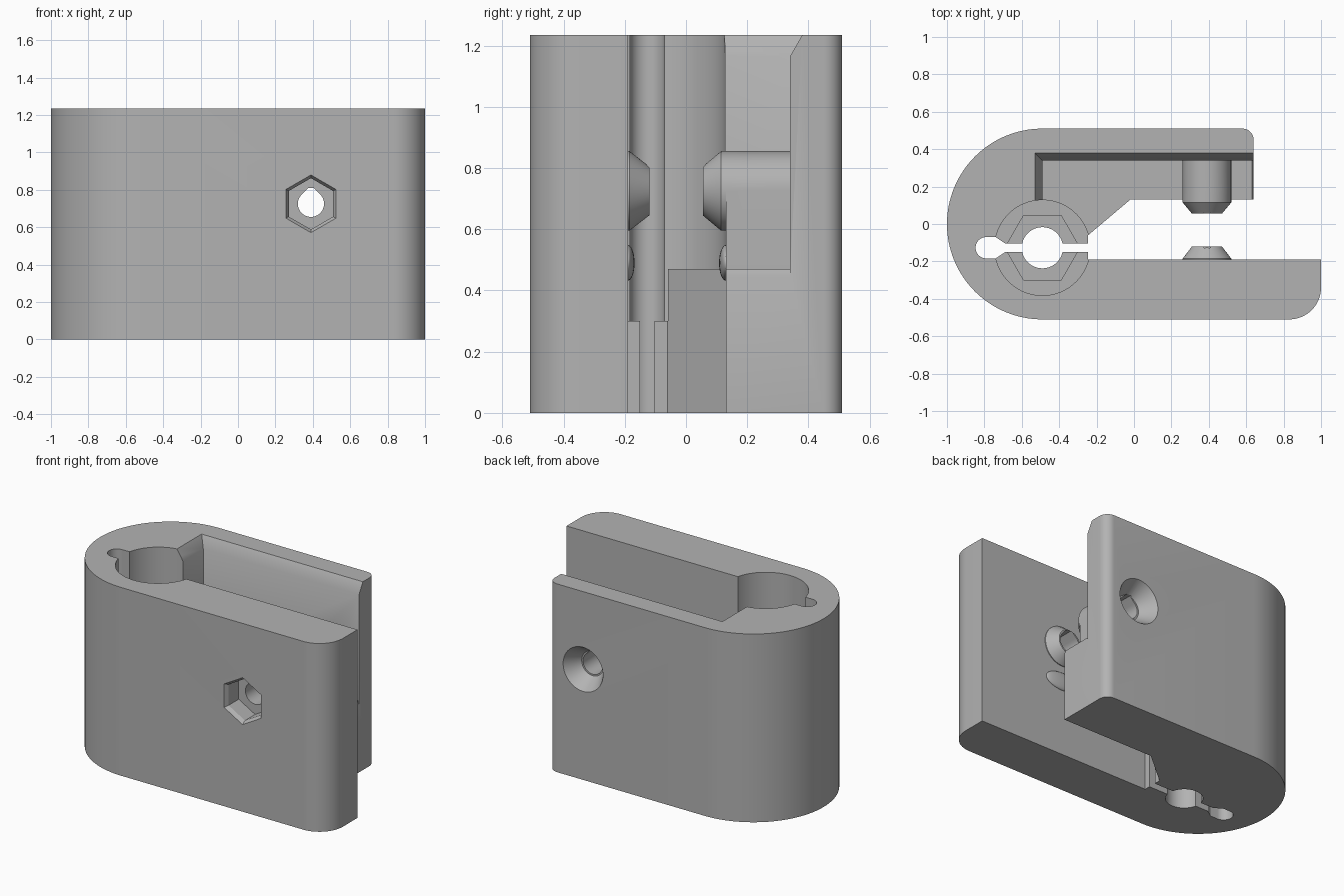
import bpy, bmesh, math

if "Cube" in bpy.data.objects:
    bpy.data.objects.remove(bpy.data.objects["Cube"])

grey = bpy.data.materials.new("plain grey")
grey.diffuse_color = (0.45, 0.45, 0.45, 1)
grey.use_nodes = True
grey.node_tree.nodes["Principled BSDF"].inputs["Base Color"].default_value = grey.diffuse_color


def loft(name, a, b):
    """Closed solid between two matching loops of 3D points."""
    bm = bmesh.new()
    va, vb = [bm.verts.new(p) for p in a], [bm.verts.new(p) for p in b]
    n = len(va)
    bm.faces.new(va)
    bm.faces.new(vb)
    for i in range(n):
        j = (i + 1) % n
        bm.faces.new((va[i], va[j], vb[j], vb[i]))
    bmesh.ops.recalc_face_normals(bm, faces=bm.faces)
    me = bpy.data.meshes.new(name)
    bm.to_mesh(me)
    bm.free()
    ob = bpy.data.objects.new(name, me)
    bpy.context.collection.objects.link(ob)
    me.materials.append(grey)
    return ob


def arc(cx, cy, r, a0, a1, n):
    return [(cx + r * math.cos(math.radians(a0 + (a1 - a0) * i / n)),
             cy + r * math.sin(math.radians(a0 + (a1 - a0) * i / n))) for i in range(n + 1)]


def ring(cx, cy, r, n=64, start=0):
    return arc(cx, cy, r, start, start + 360, n)[:-1]


def up(name, pts, z0, z1, top=None):
    return loft(name, [(x, y, z0) for x, y in pts], [(x, y, z1) for x, y in top or pts])


def across(name, pts, y0, y1, end=None):
    return loft(name, [(x, y0, z) for x, z in pts], [(x, y1, z) for x, z in end or pts])


def combine(tool, op):
    mod = body.modifiers.new(tool.name, "BOOLEAN")
    mod.operation, mod.object, mod.solver = op, tool, "EXACT"
    bpy.context.view_layer.objects.active = body
    bpy.ops.object.modifier_apply(modifier=mod.name)
    bpy.data.objects.remove(tool)


H = 1.235
BX, BY = -0.49, -0.127      # bore centre
SX, SZ = 0.39, 0.725        # screw axis

# Clamp body: rounded end with a long front arm and a short back arm
outline = [(-0.245, -0.06), (-0.245, -0.19), (1.0, -0.19)]
outline += arc(0.83, -0.34, 0.17, 0, -90, 16)
outline += arc(BX, 0, 0.51, 270, 90, 64)
outline += arc(0.58, 0.45, 0.06, 90, 0, 10)
outline += [(0.64, 0.13), (-0.02, 0.13)]
body = up("clamp_body", outline, 0, H)

# Upper pocket in the back arm, with sloped rim and bevelled floor edge
pocket = [(BX, -0.1), (0.9, -0.1), (0.9, 0.34), (BX, 0.34)]
rim = [(BX - 0.04, -0.1), (0.9, -0.1), (0.9, 0.38), (BX - 0.04, 0.38)]
combine(up("pocket", pocket, 0.47, H + 0.1), "DIFFERENCE")
combine(up("pocket_rim", pocket, H - 0.07, H, rim), "DIFFERENCE")
combine(across("floor_bevel", [(0.63, 0.47), (0.65, 0.42), (0.65, 0.47)], 0.1, 0.34), "DIFFERENCE")

# Stepped bore: wide socket, hexagonal recess, through hole
combine(up("socket", ring(BX, BY, 0.255, 96), 0.3, H + 0.1), "DIFFERENCE")
combine(up("hex_recess", ring(BX, BY, 0.2, 6), 0.15, 0.4), "DIFFERENCE")
combine(up("bore", ring(BX, BY, 0.11), -0.1, 0.4), "DIFFERENCE")

# Relief slit ending in a round keyhole
slit = arc(-0.79, BY, 0.057, 90, 270, 20)
slit += [(-0.74, BY - 0.057), (-0.69, BY - 0.024), (-0.2, BY - 0.024),
         (-0.2, BY + 0.024), (-0.69, BY + 0.024), (-0.74, BY + 0.057)]
combine(up("slit", slit, -0.1, H + 0.1), "DIFFERENCE")

# Screw bosses with conical tips, and a rib down to the pocket floor
wide, tip = ring(SX, SZ, 0.13), ring(SX, SZ, 0.08)
rib = arc(SX, SZ, 0.13, 0, 180, 32) + [(SX - 0.13, 0.44), (SX + 0.13, 0.44)]
combine(across("rib", rib, 0.13, 0.36), "UNION")
for name, y0, y1, y2 in (("back", 0.2, 0.115, 0.055), ("front", -0.25, -0.185, -0.12)):
    combine(across(name + "_boss", wide, y0, y1), "UNION")
    combine(across(name + "_tip", wide, y1, y2, tip), "UNION")

# Teardrop screw hole, nut recess in front, countersink behind
tear = arc(SX, SZ, 0.07, 135, 405, 40) + [(SX + 0.014, SZ + 0.085), (SX - 0.014, SZ + 0.085)]
combine(across("screw_hole", tear, -0.7, 0.7), "DIFFERENCE")
combine(across("nut_recess", ring(SX, SZ, 0.137, 6, 30), -0.6, -0.38), "DIFFERENCE")
combine(across("nut_bevel", ring(SX, SZ, 0.161, 6, 30), -0.52, -0.485,
               ring(SX, SZ, 0.137, 6, 30)), "DIFFERENCE")
combine(across("countersink", ring(SX, SZ, 0.151), 0.52, 0.41, tip), "DIFFERENCE")

# Shallow bumps below the bosses on the inner faces
bumps = []
for name, y in (("front_bump", -0.19), ("back_bump", 0.13)):
    bpy.ops.mesh.primitive_uv_sphere_add(segments=32, ring_count=16, location=(SX, y, 0.49))
    ob = bpy.context.object
    ob.name = name
    ob.scale = (0.12, 0.022, 0.058)
    ob.data.materials.append(grey)
    bumps.append(ob)

for ob in [body] + bumps:
    bpy.ops.object.select_all(action="DESELECT")
    ob.select_set(True)
    bpy.context.view_layer.objects.active = ob
    bpy.ops.object.shade_smooth_by_angle(angle=math.radians(30))
